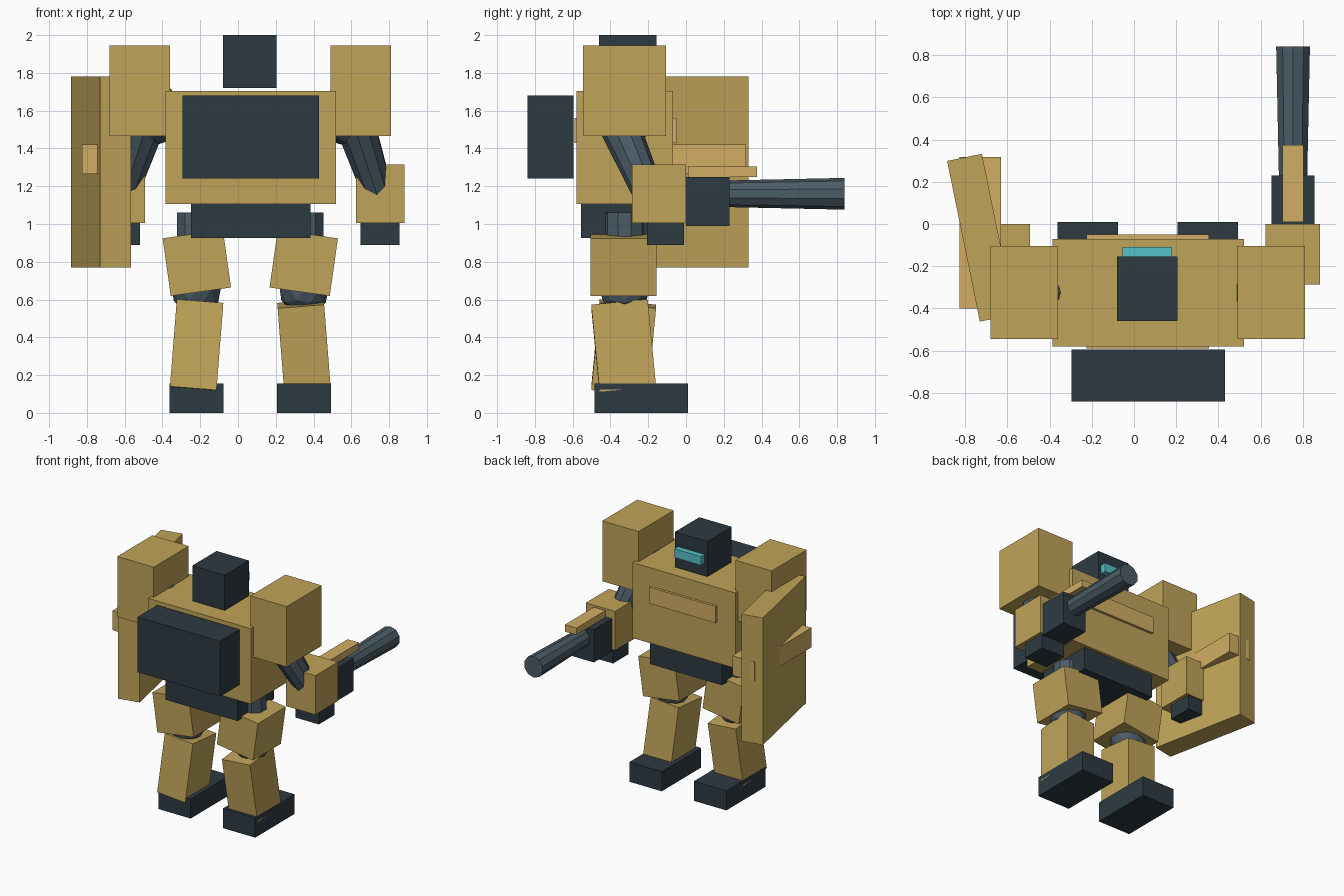
import bpy, math
from mathutils import Vector

if "Cube" in bpy.data.objects:
    bpy.data.objects.remove(bpy.data.objects["Cube"])

CX = 0.065   # body centre line
CY = -0.325  # body depth centre


def mat(name, r, g, b):
    m = bpy.data.materials.new(name)
    m.diffuse_color = (r, g, b, 1)
    m.use_nodes = True
    m.node_tree.nodes["Principled BSDF"].inputs["Base Color"].default_value = m.diffuse_color
    return m


TAN = mat("tan_armour", 0.53, 0.37, 0.10)
TRIM = mat("light_trim", 0.65, 0.42, 0.13)
DARK = mat("dark_frame", 0.027, 0.042, 0.055)
STEEL = mat("joint_steel", 0.07, 0.107, 0.135)
GLASS = mat("visor_glass", 0.09, 0.54, 0.58)


def finish(name, m):
    o = bpy.context.object
    o.name = name
    o.data.materials.append(m)
    return o


def block(name, m, center, size, rot=(0, 0, 0)):
    bpy.ops.mesh.primitive_cube_add(size=1, location=center,
                                    rotation=[math.radians(a) for a in rot])
    o = finish(name, m)
    o.scale = size
    return o


def box(name, m, x, y, z):
    """Box from its (min, max) extents on each axis."""
    return block(name, m, [(a + b) / 2 for a, b in (x, y, z)],
                 [b - a for a, b in (x, y, z)])


def rod(name, m, p, q, r1, r2, sides=10):
    """Tapered cylinder from p to q."""
    p, q = Vector(p), Vector(q)
    d = q - p
    bpy.ops.mesh.primitive_cone_add(vertices=sides, radius1=r1, radius2=r2,
                                    depth=d.length, location=(p + q) / 2,
                                    rotation=d.to_track_quat('Z', 'Y').to_euler())
    return finish(name, m)


def ball(name, m, center, r):
    bpy.ops.mesh.primitive_ico_sphere_add(subdivisions=2, radius=r, location=center)
    return finish(name, m)


# Torso, head and backpack
box("torso", TAN, (-0.385, 0.52), (-0.58, -0.07), (1.105, 1.705))
box("chest_band", TRIM, (-0.225, 0.355), (-0.59, -0.05), (1.43, 1.56))
box("pelvis", DARK, (-0.25, 0.385), (-0.555, -0.095), (0.925, 1.105))
box("head", DARK, (-0.08, 0.205), (-0.46, -0.155), (1.72, 2.0))
box("visor", GLASS, (-0.055, 0.18), (-0.16, -0.11), (1.82, 1.89))
box("backpack", DARK, (-0.295, 0.43), (-0.84, -0.595), (1.24, 1.68))

# Arms and legs, mirrored about the body centre line
for side, s in (("left", -1), ("right", 1)):
    def X(d):
        return CX + s * d

    block(side + "_shoulder", TAN, (X(0.585), CY, 1.705), (0.32, 0.44, 0.48))
    ball(side + "_shoulder_joint", STEEL, (X(0.52), CY, 1.58), 0.17)
    rod(side + "_upper_arm", STEEL, (X(0.545), -0.37, 1.56),
        (X(0.69), -0.18, 1.12), 0.11, 0.08)
    block(side + "_forearm", TAN, (X(0.687), -0.143, 1.16), (0.257, 0.287, 0.31))
    block(side + "_hand", DARK, (X(0.687), -0.108, 0.95), (0.205, 0.195, 0.12))

    rod(side + "_hip_joint", STEEL, (X(0.28), CY, 0.85), (X(0.28), CY, 1.06), 0.113, 0.113)
    block(side + "_thigh", TAN, (X(0.283), -0.33, 0.794), (0.322, 0.35, 0.308), (0, s * 8, 0))
    ball(side + "_knee_joint", STEEL, (X(0.285), CY, 0.655), 0.135)
    block(side + "_shin", TAN, (X(0.285), -0.33, 0.347), (0.247, 0.30, 0.465),
          (s * 5.5, -s * 4.5, 0))
    block(side + "_foot", DARK, (X(0.284), -0.238, 0.078), (0.285, 0.495, 0.156))

# Gun in the right hand
box("gun_receiver", DARK, (0.65, 0.855), (0.0, 0.23), (0.99, 1.25))
rod("gun_barrel", STEEL, (0.753, 0.20, 1.16), (0.753, 0.84, 1.16), 0.07, 0.084)
box("gun_sight", TRIM, (0.702, 0.803), (0.01, 0.375), (1.25, 1.305))

# Shield on the left arm
block("shield", TAN, (-0.725, -0.065, 1.275), (0.168, 0.776, 1.01), (0, 0, 11.5))
box("shield_brace", TRIM, (-0.825, -0.63), (-0.40, 0.318), (1.265, 1.42))
